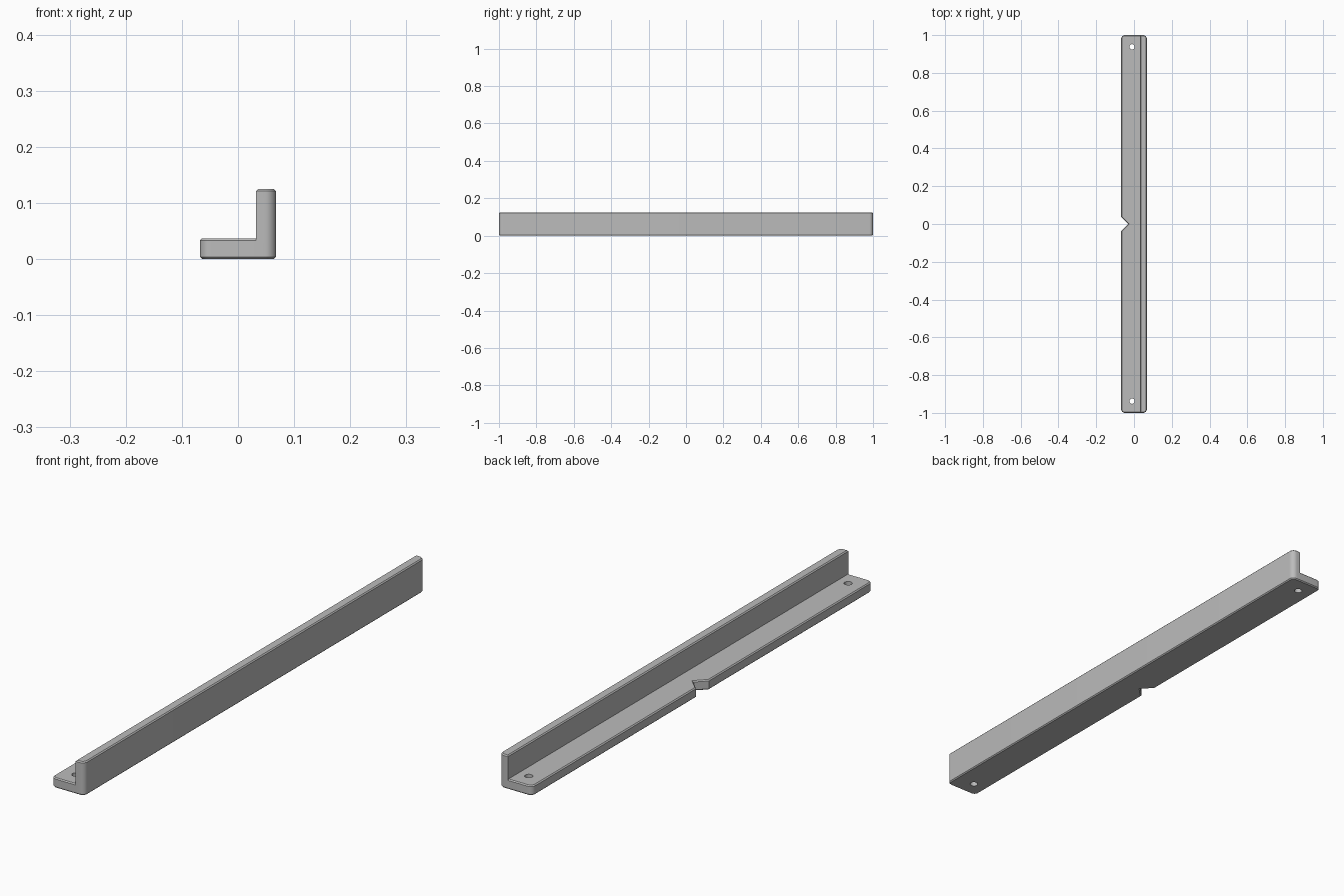
import bpy
import bmesh
import math

if "Cube" in bpy.data.objects:
    bpy.data.objects.remove(bpy.data.objects["Cube"], do_unlink=True)

HALF_W, HALF_L = 0.068, 1.0
WALL_X, FLANGE_H, WALL_H = 0.032, 0.037, 0.125
RADIUS, CHAMFER = 0.02, 0.004

grey = bpy.data.materials.new("plain grey")
grey.use_nodes = True
colour = (0.5, 0.5, 0.5, 1)
grey.diffuse_color = colour
grey.node_tree.nodes["Principled BSDF"].inputs["Base Color"].default_value = colour


def arc(cx, cy, start, steps=8):
    """Quarter-circle of outline points, counterclockwise."""
    return [(cx + RADIUS * math.cos(start + math.pi / 2 * i / steps),
             cy + RADIUS * math.sin(start + math.pi / 2 * i / steps))
            for i in range(steps + 1)]


def chamfered_prism(name, outline, height):
    """Extrude an outline upwards and chamfer its top and bottom rims."""
    bm = bmesh.new()
    base = bm.faces.new([bm.verts.new((x, y, 0)) for x, y in outline])
    ext = bmesh.ops.extrude_face_region(bm, geom=[base], use_keep_orig=True)
    for v in ext["geom"]:
        if isinstance(v, bmesh.types.BMVert):
            v.co.z = height
    bmesh.ops.recalc_face_normals(bm, faces=bm.faces)
    rims = [e for e in bm.edges if abs(e.verts[0].co.z - e.verts[1].co.z) < 1e-5]
    bmesh.ops.bevel(bm, geom=rims, offset=CHAMFER, segments=1, affect='EDGES')
    mesh = bpy.data.meshes.new(name)
    bm.to_mesh(mesh)
    bm.free()
    mesh.materials.append(grey)
    obj = bpy.data.objects.new(name, mesh)
    bpy.context.collection.objects.link(obj)
    return obj


def combine(target, other, operation):
    """Apply a boolean and remove the helper."""
    mod = target.modifiers.new(operation.lower(), 'BOOLEAN')
    mod.object, mod.operation, mod.solver = other, operation, 'EXACT'
    bpy.context.view_layer.objects.active = target
    bpy.ops.object.modifier_apply(modifier=mod.name)
    bpy.data.objects.remove(other, do_unlink=True)


# Outer rounded corners shared by the flange and the wall
cx, cy = HALF_W - RADIUS, HALF_L - RADIUS
front_outer = arc(cx, -cy, -math.pi / 2)
back_outer = arc(cx, cy, 0)

# Flange with a V notch halfway along its free edge
notch = [(-HALF_W, 0.038), (-0.03, 0), (-HALF_W, -0.038)]
flange = (front_outer + back_outer + arc(-cx, cy, math.pi / 2)
          + notch + arc(-cx, -cy, math.pi))
bracket = chamfered_prism("angle_bracket", flange, FLANGE_H)

# Upright wall along the opposite edge
wall = front_outer + back_outer + [(WALL_X, HALF_L), (WALL_X, -HALF_L)]
combine(bracket, chamfered_prism("upright_wall", wall, WALL_H), 'UNION')

# Screw holes near both ends
for side in (-1, 1):
    bpy.ops.mesh.primitive_cylinder_add(vertices=32, radius=0.014, depth=0.2,
                                        location=(-0.01, side * 0.938, 0))
    hole = bpy.context.object
    hole.name = "hole_cutter"
    hole.hide_render = True
    hole.data.materials.append(grey)
    combine(bracket, hole, 'DIFFERENCE')

bpy.ops.object.select_all(action='DESELECT')
bracket.select_set(True)
bpy.context.view_layer.objects.active = bracket
bpy.ops.object.shade_smooth_by_angle(angle=math.radians(30))
